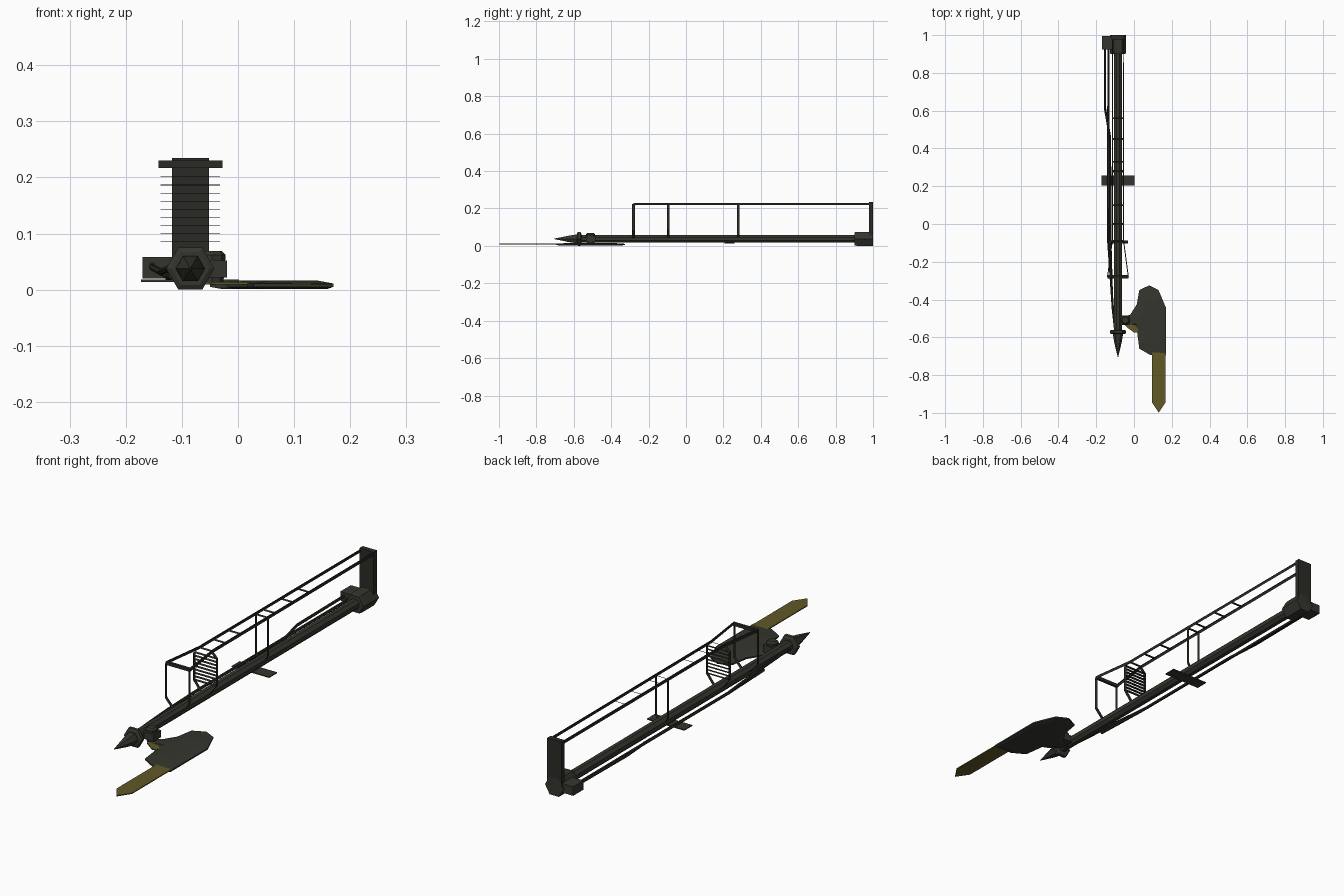
import bpy, bmesh, math
from mathutils import Vector

if "Cube" in bpy.data.objects:
    bpy.data.objects.remove(bpy.data.objects["Cube"])

CX, CZ = -0.085, 0.0375     # shaft axis


def material(name, rgb):
    m = bpy.data.materials.new(name)
    m.diffuse_color = (*rgb, 1)
    m.use_nodes = True
    m.node_tree.nodes["Principled BSDF"].inputs["Base Color"].default_value = m.diffuse_color
    return m


DARK = material("dark gunmetal", (0.036, 0.036, 0.028))
BLACK = material("blackened steel", (0.023, 0.023, 0.018))
YELLOW = material("olive yellow", (0.115, 0.100, 0.019))


def make(name, verts, faces, mat, solid=True):
    me = bpy.data.meshes.new(name)
    me.from_pydata([tuple(v) for v in verts], [], faces)
    if solid:
        bm = bmesh.new()
        bm.from_mesh(me)
        bmesh.ops.recalc_face_normals(bm, faces=bm.faces)
        bm.to_mesh(me)
        bm.free()
    me.materials.append(mat)
    ob = bpy.data.objects.new(name, me)
    bpy.context.collection.objects.link(ob)
    return ob


def rings(name, loops, mat):
    """Skin a list of equal-length vertex loops and cap both ends."""
    n = len(loops[0])
    faces = [tuple(range(n)), tuple(range((len(loops) - 1) * n, len(loops) * n))]
    for k in range(len(loops) - 1):
        for i in range(n):
            j = (i + 1) % n
            faces.append((k * n + i, k * n + j, (k + 1) * n + j, (k + 1) * n + i))
    return make(name, [v for l in loops for v in l], faces, mat)


def lathe(name, profile, sides, mat, turn=0.0):
    """Profile of (y, radius) around the shaft axis."""
    loops = []
    for y, r in profile:
        loops.append([(CX + r * math.cos(turn + math.tau * i / sides), y,
                       CZ + r * math.sin(turn + math.tau * i / sides)) for i in range(sides)])
    return rings(name, loops, mat)


def box(name, x0, x1, y0, y1, z0, z1, mat):
    return rings(name, [[(x0, y0, z), (x1, y0, z), (x1, y1, z), (x0, y1, z)]
                        for z in (z0, z1)], mat)


def ribbon(name, path, width, mat):
    """Thin strip along a path, widened by a constant vector."""
    w = Vector(width) / 2
    verts = [Vector(p) - w for p in path] + [Vector(p) + w for p in path]
    n = len(path)
    return make(name, verts, [(i, i + 1, n + i + 1, n + i) for i in range(n - 1)], mat, False)


def pipe(name, pts, r, mat, sides=6):
    loops = [[(x + r * math.cos(math.tau * i / sides), y, z + r * math.sin(math.tau * i / sides))
              for i in range(sides)] for x, y, z in pts]
    return rings(name, loops, mat)


# shaft, pointed nose, nose collar and tail block
lathe("shaft", [(-0.6, 0.022), (0.92, 0.022)], 8, DARK, math.pi / 8)
lathe("nose_cone", [(-0.705, 0.0012), (-0.63, 0.019), (-0.59, 0.026), (-0.575, 0.026)], 6, DARK)
lathe("nose_collar", [(-0.583, 0.034), (-0.578, 0.043), (-0.565, 0.043), (-0.56, 0.034)], 6, DARK)
lathe("tail_block", [(0.9, 0.040), (0.915, 0.043), (1.0, 0.043)], 6, DARK)
box("tail_side_box", -0.17, -0.11, 0.925, 0.995, 0.02, 0.058, DARK)
box("tail_upright", CX - 0.033, CX + 0.033, 0.978, 1.0, 0.04, 0.235, BLACK)

# cross plate under the shaft
box("cross_plate", -0.173, 0.002, 0.205, 0.258, 0.014, 0.018, DARK)

# side pipes
pipe("outer_pipe", [(-0.153, 0.94, 0.043), (-0.153, 0.61, 0.040), (-0.127, 0.46, 0.026),
                    (-0.125, -0.1, 0.022), (-0.118, -0.35, 0.024)], 0.006, BLACK)
pipe("inner_pipe", [(-0.135, 0.94, 0.032), (-0.137, -0.08, 0.032), (-0.122, -0.3, 0.038),
                    (-0.112, -0.45, 0.038), (-0.100, -0.56, 0.038)], 0.006, BLACK)

# upper rails: thin upright strips that flare at the front
for side, s in (("left", -1), ("right", 1)):
    ribbon(f"{side}_rail", [(CX + s * 0.057, -0.28, 0.224), (CX + s * 0.031, -0.09, 0.224),
                            (CX + s * 0.029, 0.98, 0.224)], (0, 0, 0.013), BLACK)
    ribbon(f"{side}_rail_cap", [(CX + s * 0.055, -0.28, 0.2305), (CX + s * 0.030, -0.09, 0.2305),
                                (CX + s * 0.028, 0.98, 0.2305)], (0.005, 0, 0), BLACK)
    # front frame legs, middle posts and grille sides
    ribbon(f"{side}_front_leg", [(CX + s * 0.055, -0.28, 0.225), (CX + s * 0.055, -0.28, 0.08),
                                 (CX + s * 0.022, -0.28, 0.043)], (0, 0.015, 0), BLACK)
    ribbon(f"{side}_middle_post", [(CX + s * 0.028, 0.28, 0.225), (CX + s * 0.028, 0.28, 0.06),
                                   (CX + s * 0.018, 0.28, 0.045)], (0, 0.013, 0), BLACK)
    ribbon(f"{side}_grille_side", [(CX + s * 0.030, -0.095, 0.224), (CX + s * 0.053, -0.095, 0.200),
                                   (CX + s * 0.053, -0.095, 0.085), (CX + s * 0.022, -0.095, 0.045)],
           (0, 0.015, 0), BLACK)
box("front_crossbar", CX - 0.057, CX + 0.057, -0.281, -0.270, 0.217, 0.230, BLACK)

# grille slats and ladder rungs
for i in range(9):
    z = 0.085 + i * 0.0145
    ribbon(f"grille_slat_{i + 1}", [(CX - 0.053, -0.095, z), (CX + 0.053, -0.095, z)],
           (0, 0.013, 0.001), BLACK)
for i, y in enumerate((-0.09, 0.0, 0.1, 0.28, 0.33, 0.45, 0.56)):
    ribbon(f"ladder_rung_{i + 1}", [(CX - 0.030, y, 0.224), (CX + 0.030, y, 0.224)],
           (0, 0.009, 0.003), BLACK)

# hinge knob beside the nose
box("hinge_bracket", -0.075, -0.02, -0.535, -0.485, 0.022, 0.052, DARK)
rings("hinge_knob", [[(-0.046 + r * math.cos(math.tau * i / 8), -0.51 + r * math.sin(math.tau * i / 8), z)
                      for i in range(8)] for z, r in ((0.012, 0.02), (0.062, 0.024), (0.069, 0.017))], DARK)

# flat guard with chamfered rims
outline = [(0.080, -0.325), (0.130, -0.350), (0.170, -0.445), (0.170, -0.695), (0.085, -0.693),
           (0.028, -0.660), (0.017, -0.575), (-0.020, -0.535), (-0.050, -0.535), (-0.050, -0.490),
           (-0.020, -0.480), (0.015, -0.425), (0.028, -0.350)]


def inset(f, z):
    c = (0.095, -0.52)
    return [(c[0] + (x - c[0]) * f, c[1] + (y - c[1]) * f, z) for x, y in outline]


rings("guard", [inset(0.85, 0.001), inset(1, 0.005), inset(1, 0.011), inset(0.6, 0.0165)], DARK)

# yellow blade and small hinge plate
blade = [(0.095, -0.68), (0.167, -0.68), (0.167, -0.945), (0.131, -0.998), (0.095, -0.945)]
rings("blade", [[(x, y, z) for x, y in blade] for z in (0.008, 0.012)], YELLOW)
tab = [(-0.065, -0.515), (0.022, -0.515), (0.022, -0.575), (0.000, -0.575), (-0.040, -0.545)]
rings("hinge_plate", [[(x, y, z) for x, y in tab] for z in (0.009, 0.0135)], YELLOW)
